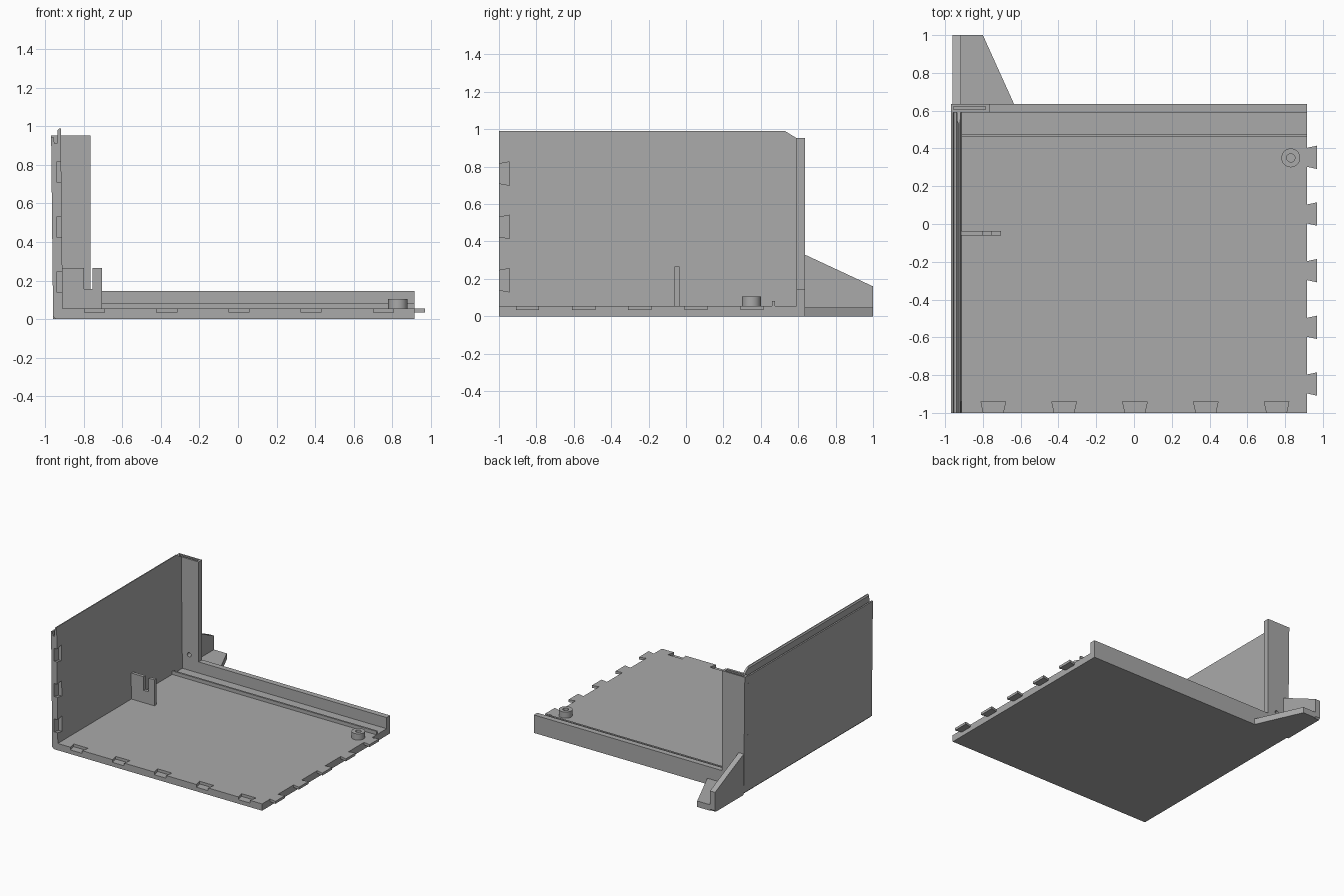
import bpy
import bmesh
from mathutils import Matrix

if "Cube" in bpy.data.objects:
    bpy.data.objects.remove(bpy.data.objects["Cube"])

GREY = (0.4, 0.4, 0.4, 1)
grey = bpy.data.materials.new("grey plastic")
grey.use_nodes = True
grey.diffuse_color = GREY
grey.node_tree.nodes["Principled BSDF"].inputs["Base Color"].default_value = GREY

FRONT, BACK_IN, BACK, END = -1.0, 0.59, 0.635, 1.0
FLOOR, RIGHT = 0.055, 0.915


def finish(name, bm):
    bmesh.ops.recalc_face_normals(bm, faces=bm.faces)
    mesh = bpy.data.meshes.new(name)
    bm.to_mesh(mesh)
    bm.free()
    mesh.materials.append(grey)
    obj = bpy.data.objects.new(name, mesh)
    bpy.context.collection.objects.link(obj)
    return obj


def prism(name, outline, axis, start, end):
    """Extrude a 2D outline along one axis."""
    place = {"x": lambda p, d: (d, p[0], p[1]),
             "y": lambda p, d: (p[0], d, p[1]),
             "z": lambda p, d: (p[0], p[1], d)}[axis]
    bm = bmesh.new()
    low = [bm.verts.new(place(p, start)) for p in outline]
    high = [bm.verts.new(place(p, end)) for p in outline]
    bm.faces.new(low)
    bm.faces.new(high)
    for i in range(len(low)):
        j = (i + 1) % len(low)
        bm.faces.new((low[i], low[j], high[j], high[i]))
    return finish(name, bm)


def block(name, x0, x1, y0, y1, z0, z1):
    return prism(name, [(x0, y0), (x1, y0), (x1, y1), (x0, y1)], "z", z0, z1)


def cylinder(name, radius, depth, centre, turn=None):
    bm = bmesh.new()
    matrix = Matrix.Translation(centre) @ (turn or Matrix())
    bmesh.ops.create_cone(bm, cap_ends=True, segments=32, radius1=radius,
                          radius2=radius, depth=depth, matrix=matrix)
    return finish(name, bm)


def cut(obj, cutter):
    cutter.hide_render = True
    mod = obj.modifiers.new("cut", "BOOLEAN")
    mod.operation = "DIFFERENCE"
    mod.solver = "EXACT"
    mod.object = cutter
    bpy.context.view_layer.objects.active = obj
    bpy.ops.object.modifier_apply(modifier=mod.name)
    bpy.data.objects.remove(cutter)


# Floor and side wall with a grooved, lipped top
shell = prism("floor_and_side_wall", [
    (RIGHT, 0), (-0.945, 0), (-0.96, 0.015), (-0.97, 0.945), (-0.957, 0.945),
    (-0.953, 0.912), (-0.94, 0.912), (-0.936, 0.98), (-0.928, 0.99),
    (-0.92, 0.99), (-0.91, FLOOR), (RIGHT, FLOOR)], "y", FRONT, BACK_IN)

# Sloped rear end of the lip
cut(shell, prism("lip_cutter", [(0.53, 0.99), (0.62, 0.935), (0.62, 1.1), (0.53, 1.1)],
                 "x", -1.1, -0.8))

# Dovetail sockets along the front of the floor
for i in range(5):
    x = -0.745 + 0.375 * i
    cut(shell, prism("socket_cutter", [
        (x - 0.05, -1.01), (x + 0.05, -1.01), (x + 0.065, -0.94), (x - 0.065, -0.94)],
        "z", 0.033, 0.1))

# Dovetail sockets up the front of the side wall
for i in range(3):
    z = 0.193 + 0.285 * i
    cut(shell, prism("socket_cutter", [
        (-1.01, z - 0.05), (-1.01, z + 0.05), (-0.943, z + 0.063), (-0.943, z - 0.063)],
        "x", -0.942, -0.85))

# Dovetail tabs along the open edge
for i in range(5):
    y = -0.847 + 0.3 * i
    prism("edge_tab", [
        (RIGHT, y - 0.05), (0.97, y - 0.062), (0.97, y + 0.062), (RIGHT, y + 0.05)],
        "z", 0.035, FLOOR)

# Back panel: low bar with a tall corner post
back = prism("back_panel", [
    (-0.945, 0), (RIGHT, 0), (RIGHT, 0.145), (-0.765, 0.145), (-0.765, 0.952),
    (-0.97, 0.952), (-0.96, 0.015)], "y", BACK_IN, BACK)
cut(back, block("groove_cutter", -0.955, -0.785, 0.605, 0.623, 0.912, 1.1))
cut(back, cylinder("hole_cutter", 0.017, 0.2, (-0.85, 0.61, 0.18),
                   Matrix.Rotation(1.5708, 4, "X")))

# Low rib across the floor
block("floor_rib", -0.911, RIGHT, 0.46, 0.475, FLOOR, 0.083)

# Notched clip beside the wall
prism("notched_clip", [
    (-0.912, FLOOR), (-0.705, FLOOR), (-0.705, 0.265), (-0.755, 0.265),
    (-0.755, 0.155), (-0.8, 0.155), (-0.8, 0.265), (-0.912, 0.265)],
    "y", -0.061, -0.036)

# Screw boss
boss = cylinder("screw_boss", 0.05, 0.05, (0.83, 0.35, 0.08))
cut(boss, cylinder("boss_cutter", 0.022, 0.1, (0.83, 0.35, 0.11)))
boss.select_set(True)
bpy.context.view_layer.objects.active = boss
bpy.ops.object.shade_smooth_by_angle()

# Rear foot: sloped side web and tapering base plate
prism("foot_web", [
    (BACK, 0), (0.99, 0), (END, 0.012), (END, 0.16), (BACK, 0.33)], "x", -0.96, -0.915)
prism("foot_plate", [
    (-0.915, BACK), (-0.635, BACK), (-0.8, END), (-0.915, END)], "z", 0, 0.048)
